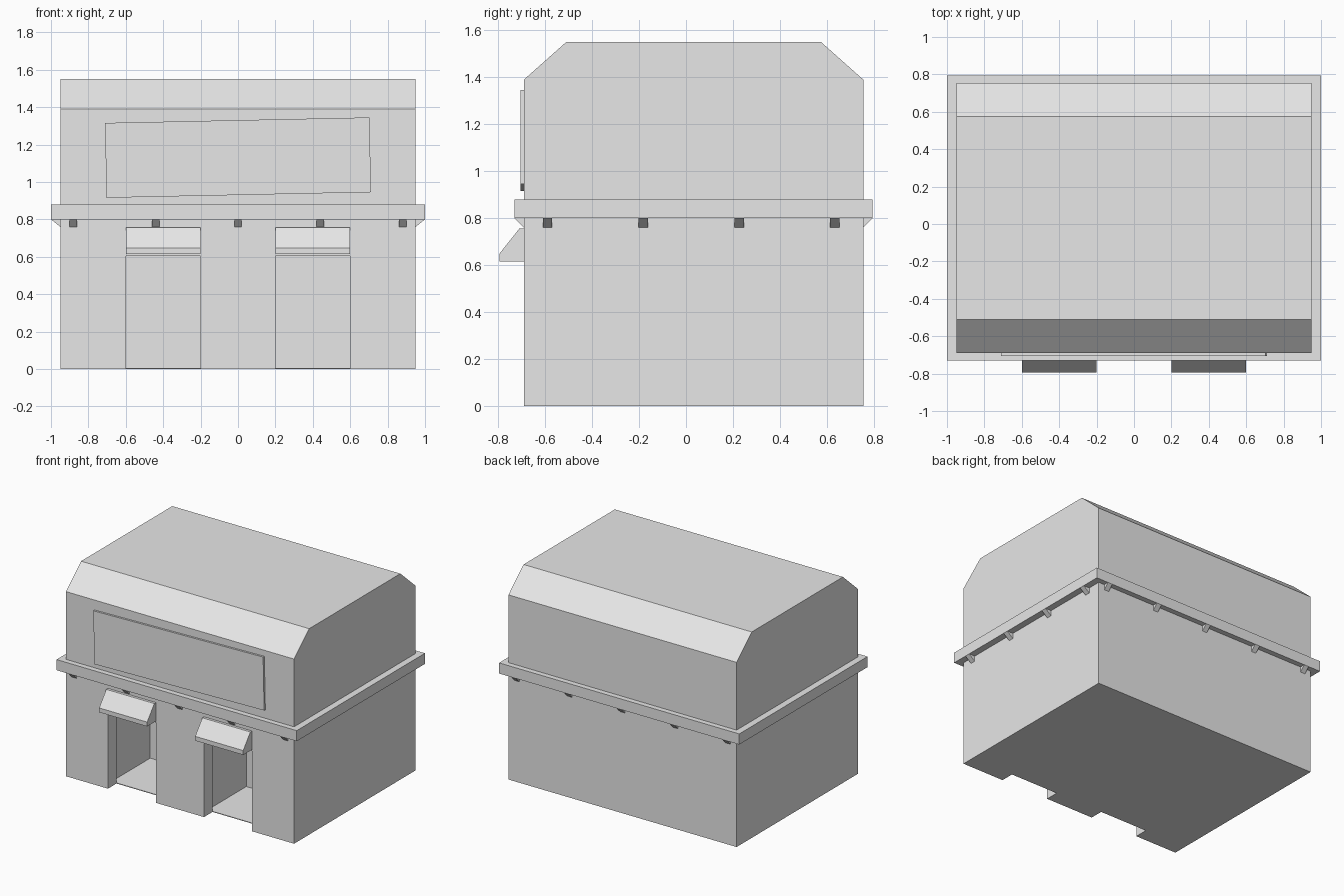
import bpy, bmesh, math
from mathutils import Vector, Matrix

default = bpy.data.objects.get("Cube")
if default:
    bpy.data.objects.remove(default, do_unlink=True)

grey = bpy.data.materials.new("plain grey")
grey.use_nodes = True
tone = (0.8, 0.8, 0.8, 1)
grey.diffuse_color = tone
grey.node_tree.nodes["Principled BSDF"].inputs["Base Color"].default_value = tone

FRONT, BACK, SIDE = -0.69, 0.755, 0.95
LEDGE_FRONT, LEDGE_BACK, LEDGE_SIDE = -0.73, 0.795, 1.0
LEDGE_LOW, LEDGE_TOP = 0.8, 0.88


def finish(name, bm):
    bmesh.ops.recalc_face_normals(bm, faces=bm.faces)
    mesh = bpy.data.meshes.new(name)
    bm.to_mesh(mesh)
    bm.free()
    mesh.materials.append(grey)
    obj = bpy.data.objects.new(name, mesh)
    bpy.context.collection.objects.link(obj)
    return obj


def prism(name, profile, x0, x1, turn=Matrix()):
    """Extrude a (y, z) profile from x0 to x1, then apply a transform."""
    bm = bmesh.new()
    face = bm.faces.new([bm.verts.new((x0, y, z)) for y, z in profile])
    new = bmesh.ops.extrude_face_region(bm, geom=[face])["geom"]
    verts = [v for v in new if isinstance(v, bmesh.types.BMVert)]
    bmesh.ops.translate(bm, verts=verts, vec=(x1 - x0, 0, 0))
    bm.transform(turn)
    return finish(name, bm)


def box(name, xs, ys, zs, turn=Matrix()):
    (y0, y1), (z0, z1) = ys, zs
    return prism(name, [(y0, z0), (y1, z0), (y1, z1), (y0, z1)], *xs, turn)


def cut(target, cutter):
    cutter.hide_render = True
    mod = target.modifiers.new("cut", "BOOLEAN")
    mod.operation = "DIFFERENCE"
    mod.solver = "EXACT"
    mod.object = cutter
    bpy.context.view_layer.objects.active = target
    bpy.ops.object.modifier_apply(modifier=mod.name)
    bpy.data.objects.remove(cutter, do_unlink=True)


# Main building with bevelled roof edges
building = prism("building", [
    (FRONT, 0), (BACK, 0), (BACK, 1.39), (0.575, 1.55),
    (-0.51, 1.55), (FRONT, 1.39)], -SIDE, SIDE)

# Doorways through the front wall, each with an alcove behind and an awning above
awning = [(FRONT, 0.755), (-0.71, 0.755), (-0.795, 0.648),
          (-0.795, 0.615), (FRONT, 0.615)]
for side, x in (("right", -0.4), ("left", 0.4)):
    cut(building, box("alcove_cutter", (x - 0.24, x + 0.24), (-0.59, -0.13), (0.005, 0.64)))
    cut(building, box("door_cutter", (x - 0.2, x + 0.2), (-0.9, -0.589), (-0.1, 0.605)))
    prism(side + "_awning", awning, x - 0.2, x + 0.2)

# Ledge running around the walls
box("ledge", (-LEDGE_SIDE, LEDGE_SIDE), (LEDGE_FRONT, LEDGE_BACK), (LEDGE_LOW, LEDGE_TOP))

# Slightly tilted sign board
tilt = Matrix.Translation((0, 0, 1.13)) @ Matrix.Rotation(math.radians(-1.2), 4, "Y")
box("sign_board", (-0.707, 0.707), (-0.705, FRONT), (-0.2, 0.2), tilt)


def bracket(name, position, angle, reach):
    """Small wedge under the ledge, pointing outward from a wall."""
    wedge = [(0, 0), (-reach, 0), (0, -0.04)]
    turn = Matrix.Translation(Vector(position)) @ Matrix.Rotation(angle, 4, "Z")
    prism(name, wedge, -0.02, 0.02, turn)


# Brackets on all four walls
for i in range(5):
    x = -0.88 + 0.44 * i
    bracket(f"front_bracket_{i + 1}", (x, FRONT, LEDGE_LOW), 0, 0.04)
    bracket(f"back_bracket_{i + 1}", (x, BACK, LEDGE_LOW), math.pi, 0.04)
for i in range(4):
    y = -0.59 + 0.408 * i
    bracket(f"left_bracket_{i + 1}", (SIDE, y, LEDGE_LOW), math.pi / 2, 0.05)
    bracket(f"right_bracket_{i + 1}", (-SIDE, y, LEDGE_LOW), -math.pi / 2, 0.05)
